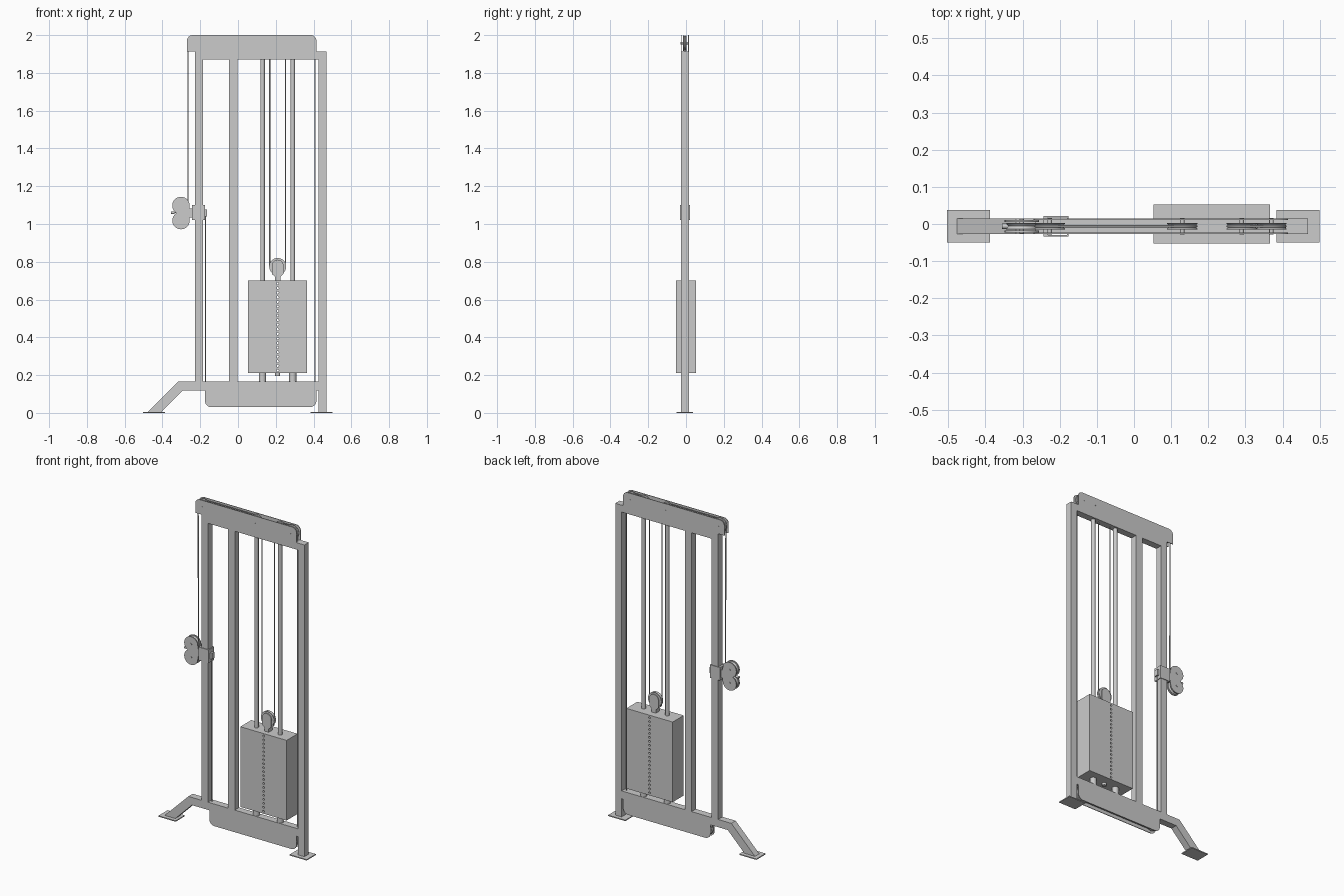
import bpy, bmesh
from math import sin, cos, radians, pi
from mathutils import Matrix, Vector

if "Cube" in bpy.data.objects:
    bpy.data.objects.remove(bpy.data.objects["Cube"])

C = -0.006               # y of the frame's centre plane
H = 0.021                # half depth of the frame tubing


def finish(name, bm, smooth=False):
    bmesh.ops.recalc_face_normals(bm, faces=bm.faces)
    me = bpy.data.meshes.new(name)
    bm.to_mesh(me)
    bm.free()
    ob = bpy.data.objects.new(name, me)
    bpy.context.collection.objects.link(ob)
    if smooth:
        bpy.ops.object.select_all(action='DESELECT')
        ob.select_set(True)
        bpy.context.view_layer.objects.active = ob
        bpy.ops.object.shade_smooth_by_angle(angle=radians(35))
    return ob


def box(name, x0, x1, y0, y1, z0, z1):
    bm = bmesh.new()
    size = Matrix.Diagonal((x1 - x0, y1 - y0, z1 - z0, 1))
    mid = Matrix.Translation(((x0 + x1) / 2, (y0 + y1) / 2, (z0 + z1) / 2))
    bmesh.ops.create_cube(bm, size=1, matrix=mid @ size)
    return finish(name, bm)


def slab(name, pts, y0, y1, smooth=False):
    """Extrude an x-z outline from y0 to y1."""
    bm = bmesh.new()
    face = bm.faces.new([bm.verts.new((x, y0, z)) for x, z in pts])
    ext = bmesh.ops.extrude_face_region(bm, geom=[face])
    verts = [g for g in ext['geom'] if isinstance(g, bmesh.types.BMVert)]
    bmesh.ops.translate(bm, verts=verts, vec=(0, y1 - y0, 0))
    return finish(name, bm, smooth)


def rod(name, a, b, r, seg=20):
    a, b = Vector(a), Vector(b)
    d = b - a
    bm = bmesh.new()
    mat = Matrix.Translation((a + b) / 2) @ d.to_track_quat('Z', 'Y').to_matrix().to_4x4()
    bmesh.ops.create_cone(bm, cap_ends=True, segments=seg, radius1=r, radius2=r,
                          depth=d.length, matrix=mat)
    return finish(name, bm, True)


def arc(cx, cz, r, a0, a1, n=10):
    return [(cx + r * cos(radians(a0 + (a1 - a0) * i / n)),
             cz + r * sin(radians(a0 + (a1 - a0) * i / n))) for i in range(n + 1)]


def pulley(name, x, z, r, axle=0.017):
    """Grooved wheel turned around a y axis, with its axle."""
    bm = bmesh.new()
    prof = [(0, -.009), (r, -.009), (r, -.007), (r - .006, 0), (r, .007), (r, .009), (0, .009)]
    vs = [bm.verts.new((x + p, C + y, z)) for p, y in prof]
    es = [bm.edges.new(e) for e in zip(vs, vs[1:])]
    bmesh.ops.spin(bm, geom=vs + es, cent=(x, C, z), axis=(0, 1, 0), angle=2 * pi, steps=32)
    bmesh.ops.remove_doubles(bm, verts=bm.verts, dist=1e-5)
    finish(name, bm, True)
    rod(name + "_axle", (x, C - axle, z), (x, C + axle, z), 0.006, 12)


# Frame tubes
F, B = C - H, C + H
box("front_post", -.228, -.184, F, B, .165, 1.912)
box("middle_post", -.048, -.003, F, B, .165, 1.87)
box("rear_post", .425, .468, F, B, .006, 1.912)
box("top_beam", -.184, .425, F, B, 1.87, 1.912)
slab("base_beam_and_leg", [(.425, .165), (-.317, .165), (-.477, .006), (-.405, .006),
                           (-.293, .118), (.425, .118)], F, B)
for name, x in (("front_foot", -.445), ("rear_foot", .442)):
    box(name, x - .058, x + .058, C - .044, C + .044, 0, .006)

# Paired cover plates around the top and bottom pulleys
top = [(-.27, 1.912)] + arc(-.24, 1.97, .03, 180, 90) + arc(.385, 1.97, .03, 90, 0) + [(.415, 1.912)]
low = [(.415, .118)] + arc(.38, .065, .035, 0, -90) + arc(-.14, .065, .035, 270, 180) + [(-.175, .118)]
for side, y0, y1 in (("front", F, F + .004), ("back", B - .004, B)):
    slab("top_cover_" + side, top, y0, y1, True)
    slab("bottom_cover_" + side, low, y0, y1, True)

# Pulleys
TZ, LZ = 1.957, .08
for i, x in enumerate((-.227, .13, .29, .37)):
    pulley(f"top_pulley_{i + 1}", x, TZ, .041, .022)
for i, x in enumerate((-.135, .37)):
    pulley(f"bottom_pulley_{i + 1}", x, LZ, .041, .02)
pulley("stack_pulley", .21, .775, .045)

# Guide rods with rubber bumpers
for i, x in enumerate((.13, .29)):
    rod(f"guide_rod_{i + 1}", (x, C, .165), (x, C, 1.87), .012)
    rod(f"bumper_{i + 1}", (x, C, .165), (x, C, .21), .019)

# Weight stack with a column of pin holes
stack = box("weight_stack", .053, .366, -.053, .053, .21, .70)
bm = bmesh.new()
for i in range(20):
    m = Matrix.Translation((.21, 0, .225 + i * .0242)) @ Matrix.Rotation(pi / 2, 4, 'X')
    bmesh.ops.create_cone(bm, cap_ends=True, segments=12, radius1=.006, radius2=.006,
                          depth=.2, matrix=m)
cutter = finish("pin_hole_cutter", bm)
cutter.hide_render = True
cutter.hide_set(True)
mod = stack.modifiers.new("pin_holes", 'BOOLEAN')
mod.object = cutter
mod.operation = 'DIFFERENCE'
mod.solver = 'EXACT'
rod("selector_rod", (.21, C, .195), (.21, C, .215), .013)

# Stack pulley bracket
bracket = [(.196, .70), (.224, .70), (.224, .72), (.24, .735)] + \
    arc(.21, .78, .031, 0, 180) + [(.18, .735), (.196, .72)]
for side, s in (("front", -1), ("back", 1)):
    slab("stack_bracket_" + side, bracket, C + s * .012, C + s * .017, True)
box("stack_bracket_base", .196, .224, C - .017, C + .017, .70, .722)

# Sliding carriage: sleeve around the front post
box("sleeve_front", -.24, -.177, C - .027, C - .023, 1.02, 1.10)
box("sleeve_back", -.24, -.177, C + .023, C + .027, 1.02, 1.10)
box("sleeve_left", -.244, -.232, C - .027, C + .027, 1.02, 1.10)
box("sleeve_right", -.181, -.176, C - .027, C + .027, 1.02, 1.10)
box("sleeve_pin_block", -.176, -.164, C - .012, C + .012, 1.04, 1.077)
box("carriage_bracket", -.266, -.244, C - .017, C + .017, 1.035, 1.083)

# Twin-lobed carriage plates holding two pulleys
CX, UZ, DZ = -.302, 1.098, 1.018
lobes = arc(CX, UZ, .046, 0, 240, 24) + arc(CX, DZ, .046, 120, 360, 24)
for side, s in (("front", -1), ("back", 1)):
    slab("carriage_plate_" + side, lobes, C + s * .012, C + s * .017, True)
pulley("carriage_pulley_upper", CX, UZ, .042, .02)
pulley("carriage_pulley_lower", CX, DZ, .042, .02)

# Cable threaded round every pulley
path = [(-.354, 1.06)] + arc(CX, UZ, .038, 270, 360) + arc(-.227, TZ, .038, 180, 90) \
    + arc(.13, TZ, .038, 90, 0) + arc(.21, .775, .042, 180, 360, 20) \
    + arc(.29, TZ, .038, 180, 90) + arc(.37, TZ, .038, 90, 0) \
    + arc(.37, LZ, .038, 0, -90) + arc(-.135, LZ, .038, 270, 180) + [(-.173, 1.05)]
cu = bpy.data.curves.new("cable", 'CURVE')
cu.dimensions = '3D'
cu.bevel_depth = .003
cu.bevel_resolution = 2
cu.use_fill_caps = True
sp = cu.splines.new('POLY')
sp.points.add(len(path) - 1)
for p, (x, z) in zip(sp.points, path):
    p.co = (x, C, z, 1)
bpy.context.collection.objects.link(bpy.data.objects.new("cable", cu))
rod("cable_stop", (-.356, C, 1.06), (-.335, C, 1.06), .007, 12)
